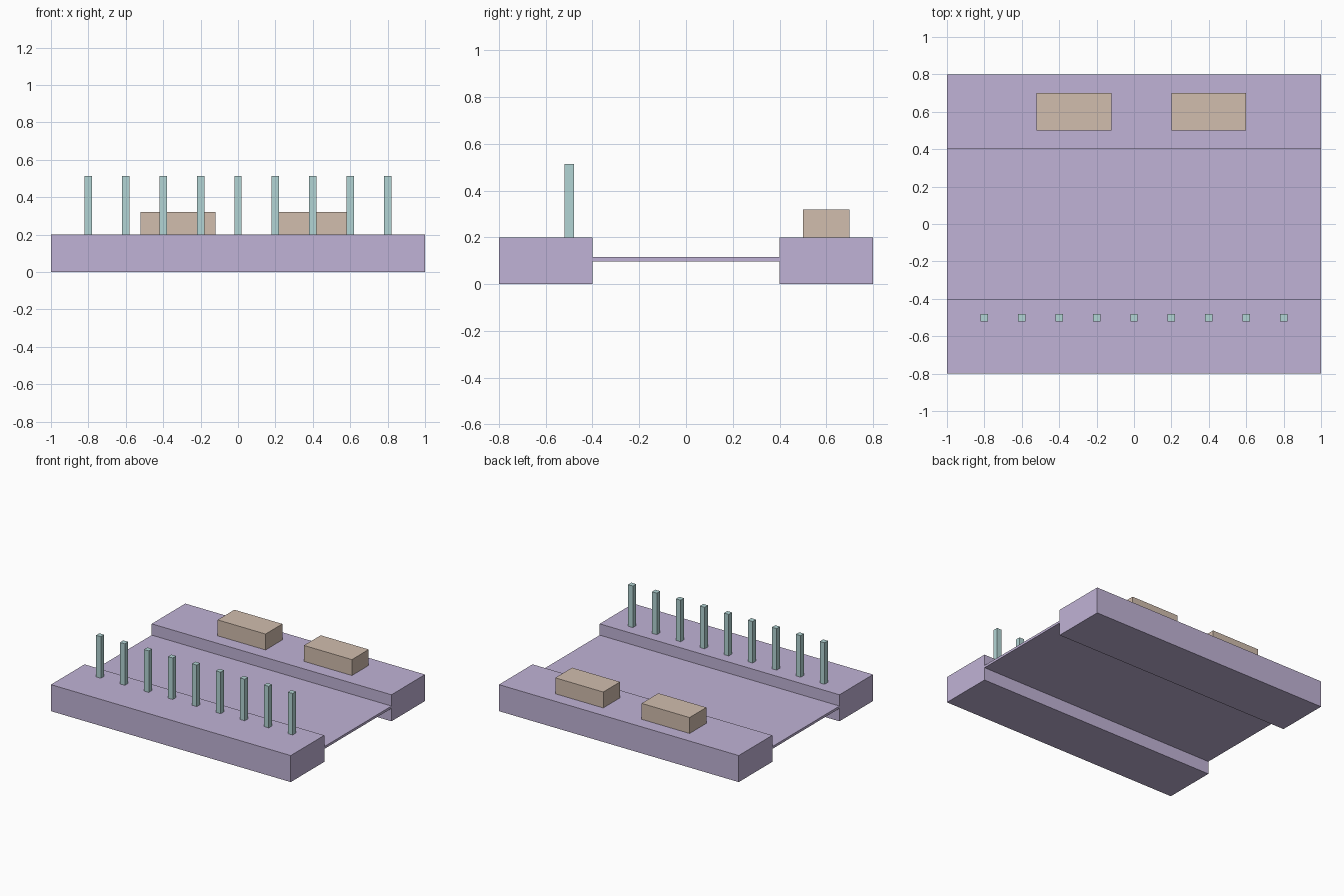
import bpy
import bmesh

if "Cube" in bpy.data.objects:
    bpy.data.objects.remove(bpy.data.objects["Cube"])


def material(name, rgb):
    mat = bpy.data.materials.new(name)
    mat.diffuse_color = (*rgb, 1.0)
    mat.use_nodes = True
    mat.node_tree.nodes["Principled BSDF"].inputs["Base Color"].default_value = mat.diffuse_color
    return mat


def box(name, x, y, z, mat):
    """Box spanning the given (min, max) range on each axis."""
    mesh = bpy.data.meshes.new(name)
    bm = bmesh.new()
    bmesh.ops.create_cube(bm, size=1.0)
    for v in bm.verts:
        v.co = [r[0] + (c + 0.5) * (r[1] - r[0]) for c, r in zip(v.co, (x, y, z))]
    bm.to_mesh(mesh)
    bm.free()
    mesh.materials.append(mat)
    obj = bpy.data.objects.new(name, mesh)
    bpy.context.scene.collection.objects.link(obj)
    return obj


stone = material("bank_purple", (0.53, 0.45, 0.67))
metal = material("post_teal", (0.45, 0.66, 0.66))
wood = material("crate_tan", (0.64, 0.51, 0.42))

# Raised banks on both sides of the channel
box("front_bank", (-1, 1), (-0.8, -0.4), (0, 0.2), stone)
box("back_bank", (-1, 1), (0.4, 0.8), (0, 0.2), stone)

# Thin slab between the banks
box("channel_slab", (-1, 1), (-0.4, 0.4), (0.097, 0.115), stone)

# Row of railing posts on the front bank
for i in range(9):
    x = -0.8 + 0.2 * i
    box(f"railing_post_{i + 1}", (x - 0.02, x + 0.02), (-0.52, -0.48), (0.2, 0.513), metal)

# Blocks on the back bank
for side, x in (("left", -0.32), ("right", 0.4)):
    box(f"{side}_block", (x - 0.2, x + 0.2), (0.5, 0.7), (0.2, 0.32), wood)
